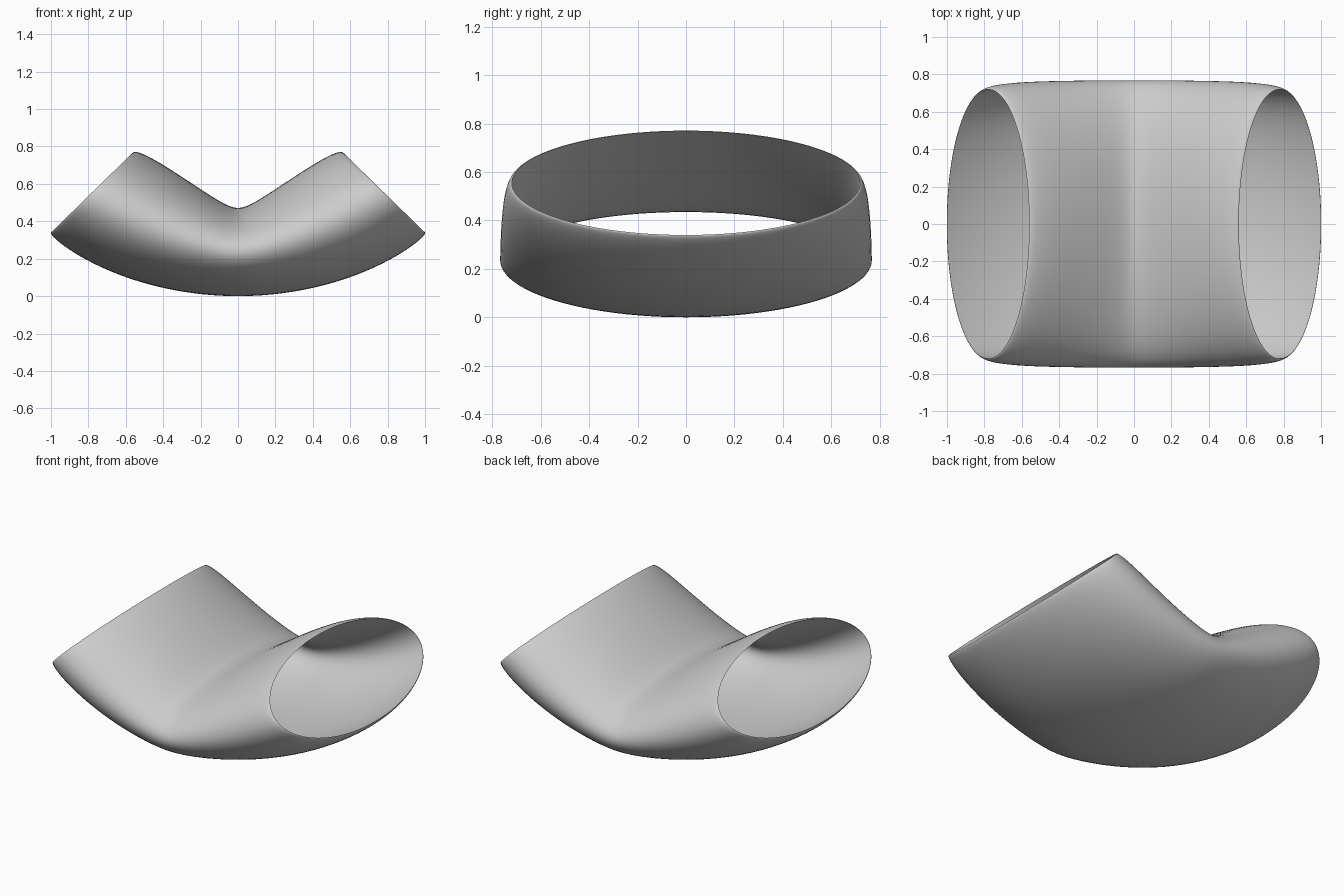
import bpy
import bmesh
from math import sin, cos, pi, sqrt
from mathutils import Vector

cube = bpy.data.objects.get("Cube")
if cube:
    bpy.data.objects.remove(cube)

SIDES = 96      # points around each oval section
STEPS = 72      # sections along the bend
WALL = 0.036    # wall thickness in the middle


def section(t, wall):
    """Oval ring at position t (-1 to 1) along the bend, grown outward by wall."""
    low = Vector((t, 0, 0.036 + 0.274 * t**2 + 0.03 * t**4))
    high = Vector((0.56 * t, 0, 0.385 + sqrt(0.0025 + (0.68 * 0.56 * t)**2)))
    centre = (low + high) / 2
    half = (high - low) / 2
    up = half.normalized() * (half.length + wall)
    side = Vector((0, 0.72 + 0.012 * (1 - t**2) + wall, 0))
    angles = [2 * pi * i / SIDES for i in range(SIDES)]
    return [centre + side * cos(a) + up * sin(a) for a in angles]


# Sections go out along the outer skin and return along the inner skin
rings = []
for i in range(STEPS):
    t = -cos(pi * i / STEPS)
    rings.append(section(t, WALL * sqrt(max(0, 1 - t**6))))
for i in range(STEPS):
    rings.append(section(cos(pi * i / STEPS), 0))

# Bent pipe, a closed shell with thin rounded rims
bm = bmesh.new()
loops = [[bm.verts.new(p) for p in ring] for ring in rings]
for k, a in enumerate(loops):
    b = loops[(k + 1) % len(loops)]
    for i in range(SIDES):
        j = (i + 1) % SIDES
        bm.faces.new((a[i], a[j], b[j], b[i]))
bmesh.ops.recalc_face_normals(bm, faces=bm.faces)
mesh = bpy.data.meshes.new("bent_pipe")
bm.to_mesh(mesh)
bm.free()

pipe = bpy.data.objects.new("bent_pipe", mesh)
bpy.context.collection.objects.link(pipe)

# Plain grey
grey = bpy.data.materials.new("grey")
grey.use_nodes = True
colour = (0.6, 0.6, 0.6, 1)
grey.diffuse_color = colour
grey.node_tree.nodes["Principled BSDF"].inputs["Base Color"].default_value = colour
mesh.materials.append(grey)

bpy.ops.object.select_all(action="DESELECT")
pipe.select_set(True)
bpy.context.view_layer.objects.active = pipe
bpy.ops.object.shade_smooth_by_angle(angle=0.8)
